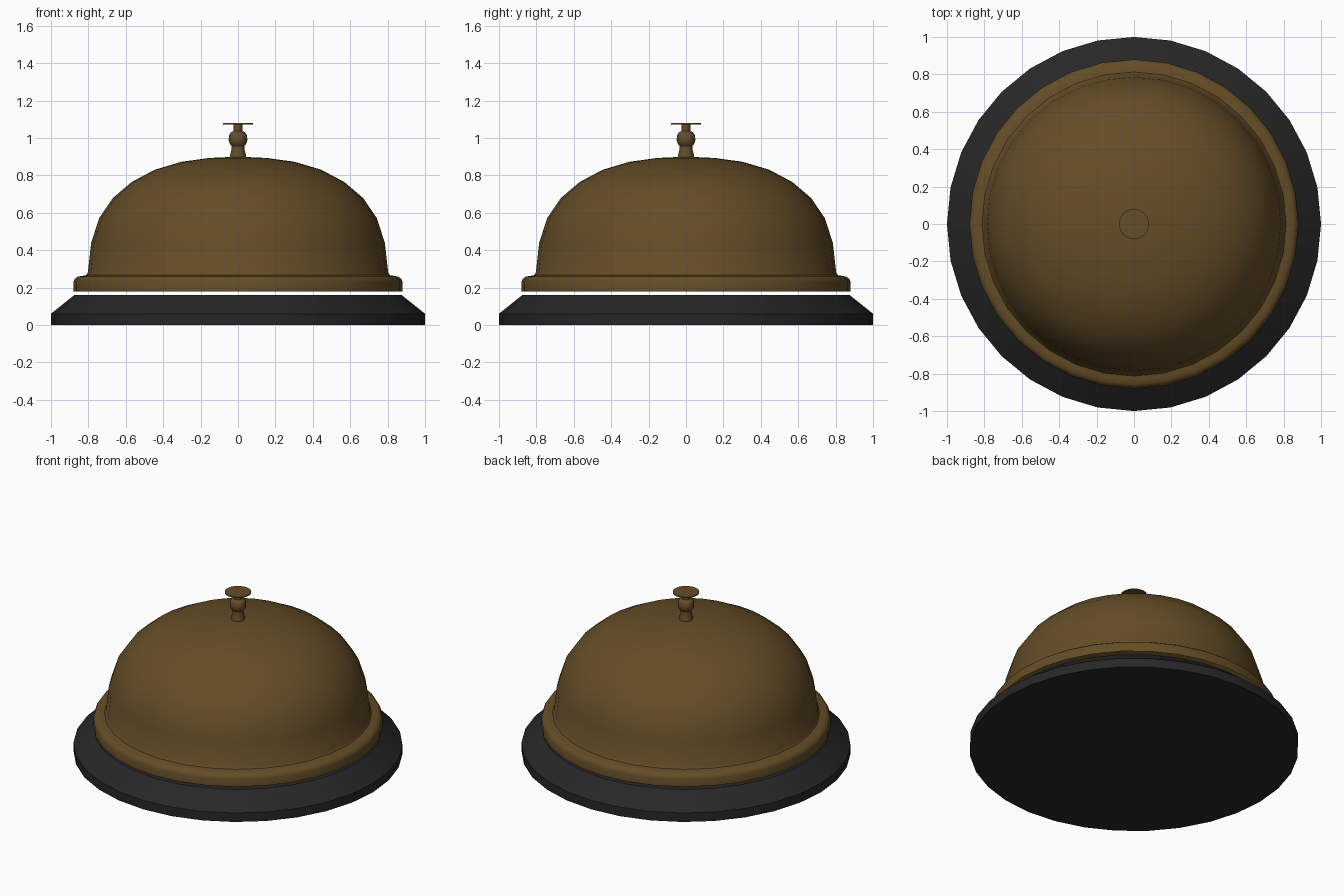
import bpy, bmesh, math

if "Cube" in bpy.data.objects:
    bpy.data.objects.remove(bpy.data.objects["Cube"])


def material(name, color):
    m = bpy.data.materials.new(name)
    m.diffuse_color = (*color, 1)
    m.use_nodes = True
    m.node_tree.nodes["Principled BSDF"].inputs["Base Color"].default_value = m.diffuse_color
    return m


def lathe(name, profile, mat, sides=32, smooth=35):
    """Spin an (r, z) profile around z; points at r = 0 close the shape."""
    bm = bmesh.new()
    verts = [bm.verts.new((r, 0, z)) for r, z in profile]
    edges = [bm.edges.new(pair) for pair in zip(verts, verts[1:])]
    bmesh.ops.spin(bm, geom=verts + edges, cent=(0, 0, 0), axis=(0, 0, 1),
                   angle=2 * math.pi, steps=sides)
    bmesh.ops.remove_doubles(bm, verts=bm.verts, dist=0.0005)
    bmesh.ops.recalc_face_normals(bm, faces=bm.faces)
    me = bpy.data.meshes.new(name)
    bm.to_mesh(me)
    bm.free()
    me.materials.append(mat)
    ob = bpy.data.objects.new(name, me)
    bpy.context.collection.objects.link(ob)
    bpy.ops.object.select_all(action='DESELECT')
    ob.select_set(True)
    bpy.context.view_layer.objects.active = ob
    bpy.ops.object.shade_smooth_by_angle(angle=math.radians(smooth))
    return ob


black = material("black_base", (0.02, 0.02, 0.02))
brass = material("aged_brass", (0.13, 0.075, 0.02))

# Bevelled base plate
lathe("base", [(0, 0), (1, 0), (1, 0.06), (0.875, 0.16), (0, 0.16)], black)

# Hollow bell: rolled lip and dome, floating just above the base
lathe("bell", [(0.88, 0.18), (0.88, 0.23), (0.873, 0.247), (0.857, 0.259),
               (0.835, 0.262), (0.813, 0.266), (0.803, 0.28), (0.785, 0.44),
               (0.742, 0.572), (0.668, 0.68), (0.568, 0.765), (0.445, 0.83),
               (0.305, 0.872), (0.155, 0.893), (0, 0.9)], brass)

# Turned plunger stem
lathe("plunger_stem", [(0.045, 0.89), (0.042, 0.91), (0.034, 0.94), (0.034, 0.957),
                       (0.046, 0.972), (0.05, 0.99), (0.048, 1.015),
                       (0.038, 1.03), (0.025, 1.036), (0.025, 1.076)], brass)

# Thin push button
lathe("push_button", [(0, 1.073), (0.08, 1.073), (0.08, 1.08), (0, 1.08)], brass)
